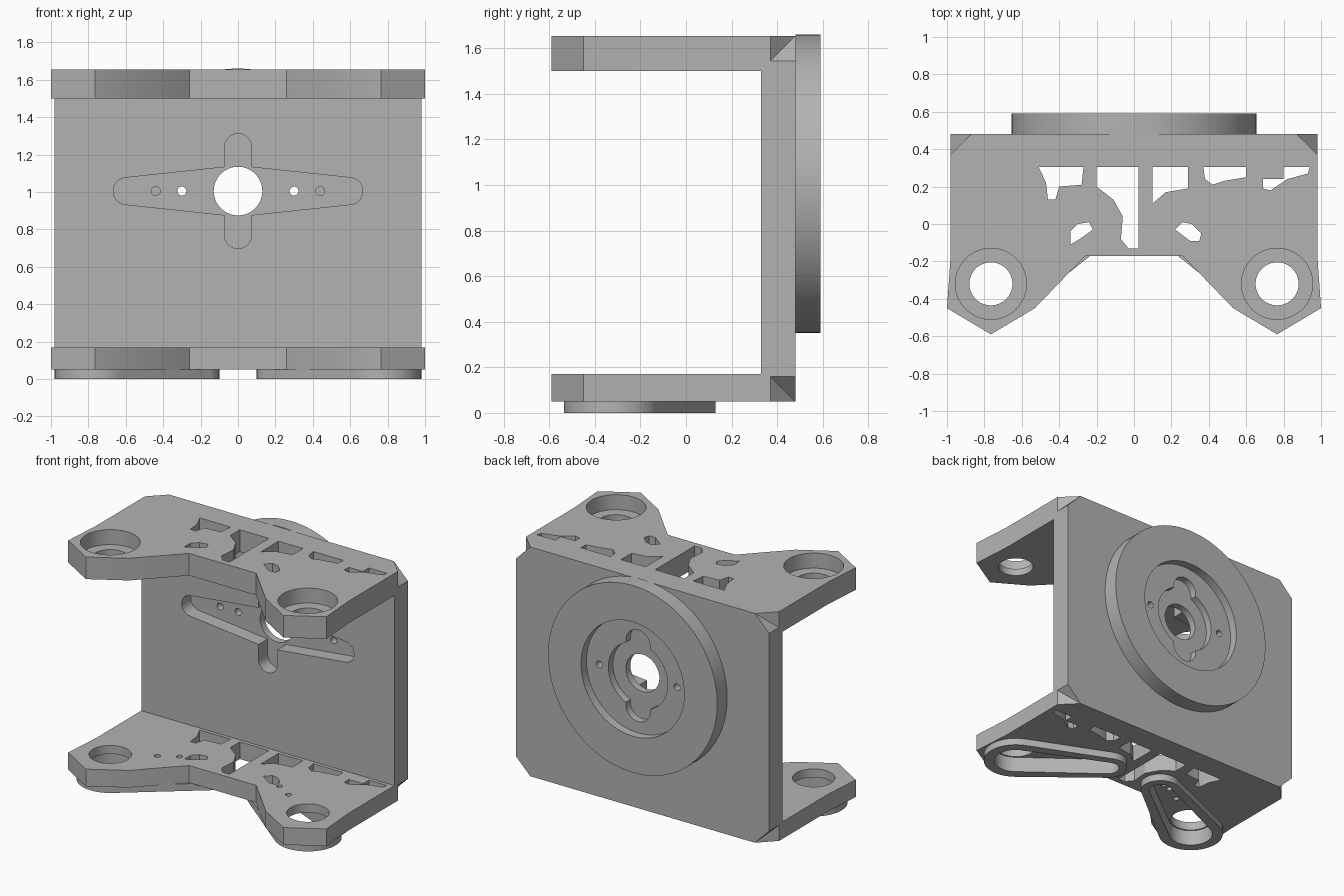
import bpy, bmesh, math
from mathutils import Vector
from mathutils.geometry import convex_hull_2d

if "Cube" in bpy.data.objects:
    bpy.data.objects.remove(bpy.data.objects["Cube"])

GREY = (0.45, 0.45, 0.45, 1)
mat = bpy.data.materials.new("plain_grey")
mat.use_nodes = True
mat.diffuse_color = GREY
mat.node_tree.nodes["Principled BSDF"].inputs["Base Color"].default_value = GREY


def finish(bm, name):
    bmesh.ops.recalc_face_normals(bm, faces=bm.faces)
    mesh = bpy.data.meshes.new(name)
    bm.to_mesh(mesh)
    bm.free()
    mesh.materials.append(mat)
    ob = bpy.data.objects.new(name, mesh)
    bpy.context.collection.objects.link(ob)
    return ob


def prism(name, outline, low, high, axis="z"):
    """Extrude a 2D outline along z, or along y for outlines in x and z."""
    bm = bmesh.new()
    place = (lambda p: (p[0], p[1], low)) if axis == "z" else (lambda p: (p[0], low, p[1]))
    face = bm.faces.new([bm.verts.new(place(p)) for p in outline])
    new = bmesh.ops.extrude_face_region(bm, geom=[face])["geom"]
    move = Vector((0, 0, high - low)) if axis == "z" else Vector((0, high - low, 0))
    bmesh.ops.translate(bm, vec=move, verts=[v for v in new if isinstance(v, bmesh.types.BMVert)])
    return finish(bm, name)


def circle(centre, r, n=64):
    return [Vector((centre[0] + r * math.cos(math.tau * i / n),
                    centre[1] + r * math.sin(math.tau * i / n))) for i in range(n)]


def taper(a, ra, b, rb):
    """Outline wrapped round two circles."""
    pts = circle(a, ra) + circle(b, rb)
    return [pts[i] for i in convex_hull_2d(pts)]


def rect(x, low, high):
    return [(-x, low), (x, low), (x, high), (-x, high)]


def cut(target, *cutters):
    for cutter in cutters:
        cutter.hide_render = True
        mod = target.modifiers.new("cut", "BOOLEAN")
        mod.operation = "DIFFERENCE"
        mod.solver = "EXACT"
        mod.object = cutter
        bpy.context.view_layer.objects.active = target
        bpy.ops.object.modifier_apply(modifier=mod.name)
        bpy.data.objects.remove(cutter)


# Main dimensions
SIDE, INNER, BACK, DISC_BACK = 0.98, 0.33, 0.48, 0.59
BASE, FLOOR, CEIL, TOP = 0.05, 0.17, 1.5, 1.655
HUB = Vector((0, 1.005))
PIVOT = Vector((0.765, -0.32))
ARM_END = Vector((0.23, 0.0))
ARM = (ARM_END - PIVOT).normalized()


def mirror(p, s):
    return Vector((p[0] * s, p[1]))


# Plates: back wall and two matching flanges
half = [(SIDE, INNER), (SIDE, -0.17), (1, -0.45), (0.765, -0.59), (0.53, -0.45), (0.26, -0.17)]
outline = half + [(-x, y) for x, y in reversed(half)]
back_plate = prism("back_plate", rect(SIDE, BASE, TOP), INNER, BACK, "y")
top_flange = prism("top_flange", outline, CEIL, TOP)
bottom_flange = prism("bottom_flange", outline, BASE, FLOOR)
mount_disc = prism("mount_disc", circle(HUB, 0.655, 128), BACK, DISC_BACK, "y")

# Clipped rear corners of the back wall
C = 0.11
for sx in (-1, 1):
    for z, sz in ((TOP, 1), (BASE, -1)):
        bm = bmesh.new()
        line = Vector((sx, -1, -sz))
        start = Vector((sx * (SIDE - C), BACK, z))
        for end in (start - line * 0.1, start + line * 0.2):
            for off in ((0, 0, 0), (0, 0.4, 0), (0, 0, 0.4 * sz)):
                bm.verts.new(end + Vector(off))
        bmesh.ops.convex_hull(bm, input=bm.verts)
        cut(back_plate, finish(bm, "corner_cutter"))

# Front cross-shaped arm pocket, hub bore and screw holes
for s in (-1, 1):
    cut(back_plate,
        prism("arm_cutter", taper(HUB, 0.135, HUB + Vector((0.595 * s, 0)), 0.072), 0.2, 0.43, "y"),
        prism("arm_cutter", taper(HUB, 0.072, HUB + Vector((0, 0.235 * s)), 0.072), 0.2, 0.43, "y"))
    for d, r in ((0.3, 0.024), (0.44, 0.024)):
        for part in (back_plate, mount_disc):
            if d < 0.4 or part is back_plate:
                cut(part, prism("screw_cutter", circle(HUB + Vector((d * s, 0)), r, 24), 0.2, 0.8, "y"))

# Stepped recess in the disc, with two round lobes
cut(mount_disc, prism("recess_cutter", circle(HUB, 0.4), 0.53, 0.7, "y"),
    prism("step_cutter", circle(HUB, 0.23), 0.46, 0.7, "y"))
for s in (-1, 1):
    cut(mount_disc, prism("lobe_cutter", circle(HUB + Vector((0, 0.225 * s)), 0.095), 0.46, 0.7, "y"))
cut(back_plate, prism("bore_cutter", circle(HUB, 0.13), 0.2, 0.8, "y"))

# Pivot holes, and arm pads under the bottom flange
for s, label in ((-1, "right"), (1, "left")):
    pivot, tip = mirror(PIVOT, s), mirror(ARM_END, s)
    cut(top_flange, prism("bore_cutter", circle(pivot, 0.115), 1.4, 1.8),
        prism("bearing_cutter", circle(pivot, 0.19), CEIL + 0.05, 1.8))
    pad = prism("arm_pad_" + label, taper(pivot, 0.215, tip, 0.13), 0, BASE)
    pocket = taper(pivot, 0.145, tip, 0.075)
    cut(pad, prism("pocket_cutter", pocket, -0.1, 0.1))
    cut(bottom_flange, prism("pocket_cutter", pocket, -0.1, 0.11),
        prism("bore_cutter", circle(pivot, 0.135), -0.1, 0.3))
    for d in (0.3, 0.44):
        cut(bottom_flange, prism("screw_cutter", circle(mirror(PIVOT + ARM * d, s), 0.02, 24), -0.1, 0.3))

# Irregular openings through both flanges
R = 0.305
openings = [
    [(-.51, R), (-.27, R), (-.28, .21), (-.4, .2), (-.42, .13), (-.46, .13), (-.47, .22)],
    [(-.34, -.11), (-.34, -.04), (-.3, 0), (-.24, .01), (-.22, -.03), (-.29, -.08)],
    [(-.2, R), (.025, R), (.025, -.13), (-.03, -.13), (-.07, -.08), (-.06, .04), (-.11, .13), (-.2, .2)],
    [(.1, R), (.29, R), (.29, .19), (.17, .17), (.1, .11)],
    [(.22, -.03), (.26, .01), (.31, 0), (.36, -.05), (.35, -.09), (.3, -.09)],
    [(.37, R), (.6, R), (.6, .25), (.48, .23), (.42, .21), (.38, .24)],
    [(.8, R), (.94, R), (.93, .27), (.82, .24), (.73, .18), (.69, .19), (.69, .24), (.8, .24)],
]
for shape in openings:
    for flange, z in ((top_flange, CEIL), (bottom_flange, BASE)):
        cut(flange, prism("opening_cutter", shape, z - 0.1, z + 0.3))

# Smooth round walls, keep edges sharp
for ob in bpy.context.collection.objects:
    if ob.type == "MESH" and mat.name in ob.data.materials:
        bpy.ops.object.select_all(action="DESELECT")
        ob.select_set(True)
        bpy.context.view_layer.objects.active = ob
        bpy.ops.object.shade_smooth_by_angle(angle=math.radians(25))
